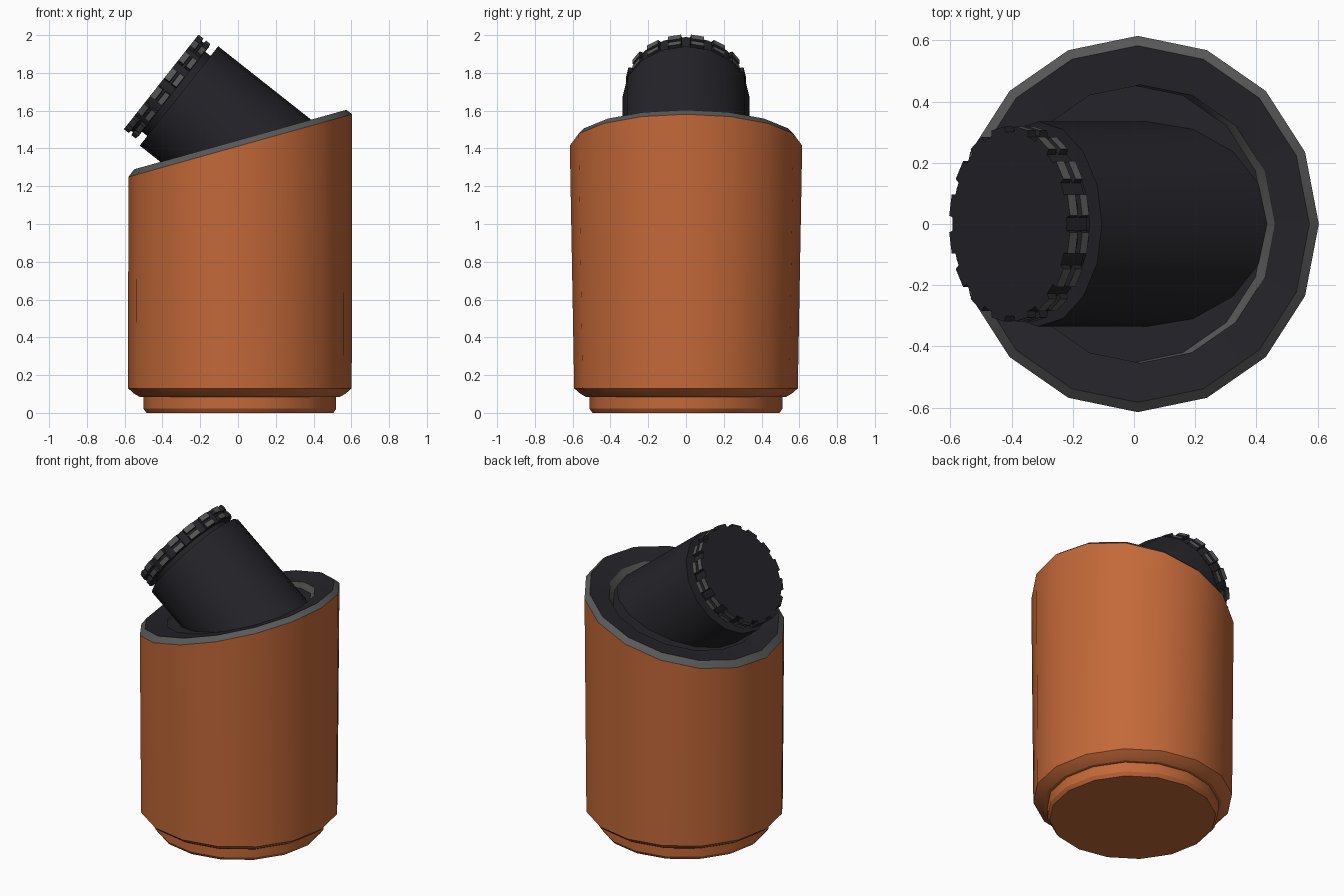
import bpy, bmesh, math
from mathutils import Vector

if "Cube" in bpy.data.objects:
    bpy.data.objects.remove(bpy.data.objects["Cube"])

Y = Vector((0, 1, 0))
SIDES = 16


def material(name, rgb):
    m = bpy.data.materials.new(name)
    m.diffuse_color = (*rgb, 1)
    m.use_nodes = True
    m.node_tree.nodes["Principled BSDF"].inputs["Base Color"].default_value = m.diffuse_color
    return m


orange = material("orange", (0.55, 0.14, 0.04))
black = material("black", (0.018, 0.017, 0.022))
grey = material("dark_grey", (0.10, 0.10, 0.10))


def ring(c, r, u, n=SIDES):
    """Circle of n points round c in the plane spanned by u and Y."""
    return [Vector(c) + r * (math.cos(a) * u + math.sin(a) * Y)
            for a in (2 * math.pi * i / n for i in range(n))]


def finish(name, bm, mats):
    bmesh.ops.recalc_face_normals(bm, faces=bm.faces[:])
    me = bpy.data.meshes.new(name)
    bm.to_mesh(me)
    bm.free()
    for m in mats:
        me.materials.append(m)
    ob = bpy.data.objects.new(name, me)
    bpy.context.collection.objects.link(ob)
    bpy.ops.object.select_all(action='DESELECT')
    ob.select_set(True)
    bpy.context.view_layer.objects.active = ob
    bpy.ops.object.shade_smooth_by_angle(angle=math.radians(30))


def loft(name, rings, mats, bands, caps=(0, 0), cap_start=True):
    """Skin successive rings; bands gives each strip's material slot."""
    bm = bmesh.new()
    vs = [[bm.verts.new(p) for p in r] for r in rings]
    n = len(vs[0])
    for a, b, slot in zip(vs, vs[1:], bands):
        for i in range(n):
            j = (i + 1) % n
            bm.faces.new((a[i], a[j], b[j], b[i])).material_index = slot
    if cap_start:
        bm.faces.new(vs[0][::-1]).material_index = caps[0]
    bm.faces.new(vs[-1]).material_index = caps[1]
    finish(name, bm, mats)


# Canister: round foot lofted to a slanted rim with a recessed floor
flat = Vector((1, 0, 0))
slant = Vector((0.963, 0, 0.270))
floor_c = Vector((-0.008, 0, 1.385))
lower = [(0.0, 0.495), (0.022, 0.51), (0.085, 0.51), (0.085, 0.53), (0.102, 0.56), (0.13, 0.592)]
rings = [ring((0.01, 0, z), r, flat) for z, r in lower]
rings += [ring(c, r, slant) for c, r in (
    ((0.012, 0, 1.415), 0.615),
    ((0.012, 0, 1.447), 0.583),
    ((0.022, 0, 1.430), 0.455),
    (floor_c, 0.455))]
loft("canister", rings, [orange, grey, black],
     [0, 0, 0, 0, 0, 0, 1, 2, 1], caps=(0, 2))

# Angled spout: its base follows the recess floor
axis = Vector((-0.785, 0, 0.62)).normalized()
across = Vector((axis.z, 0, -axis.x))
end = Vector((-0.3125, 0, 1.678))
floor_n = slant.cross(Y)
top = ring(end, 0.335, across)
base = [p - axis * ((p - floor_c).dot(floor_n) / axis.dot(floor_n) + 0.005) for p in top]
loft("spout", [base, top], [black], [0], cap_start=False)

# Neck and cap disc
stations = [(0.0, 0.27), (0.036, 0.27), (0.036, 0.302), (0.12, 0.302)]
loft("cap", [ring(end + axis * t, r, across, 32) for t, r in stations],
     [black], [0, 0, 0], cap_start=False)

# Two rows of grip teeth round the cap
bm = bmesh.new()
for t0, t1 in ((0.036, 0.073), (0.083, 0.120)):
    for k in range(16):
        mid = 2 * math.pi * (k + 0.5) / 16
        corners = []
        for r, half, inset in ((0.295, 7.5, 0), (0.320, 6.3, 0.004)):
            for t in (t0 + inset, t1 - inset * (t0 < 0.05)):
                for s in (-1, 1):
                    a = mid + s * math.radians(half)
                    corners.append(bm.verts.new(
                        end + axis * t + r * (math.cos(a) * across + math.sin(a) * Y)))
        for f in ((0, 1, 3, 2), (4, 5, 7, 6), (0, 1, 5, 4), (2, 3, 7, 6), (0, 2, 6, 4), (1, 3, 7, 5)):
            face = bm.faces.new([corners[i] for i in f])
            face.material_index = int(f == (4, 5, 7, 6))
finish("grip_teeth", bm, [black, grey])
